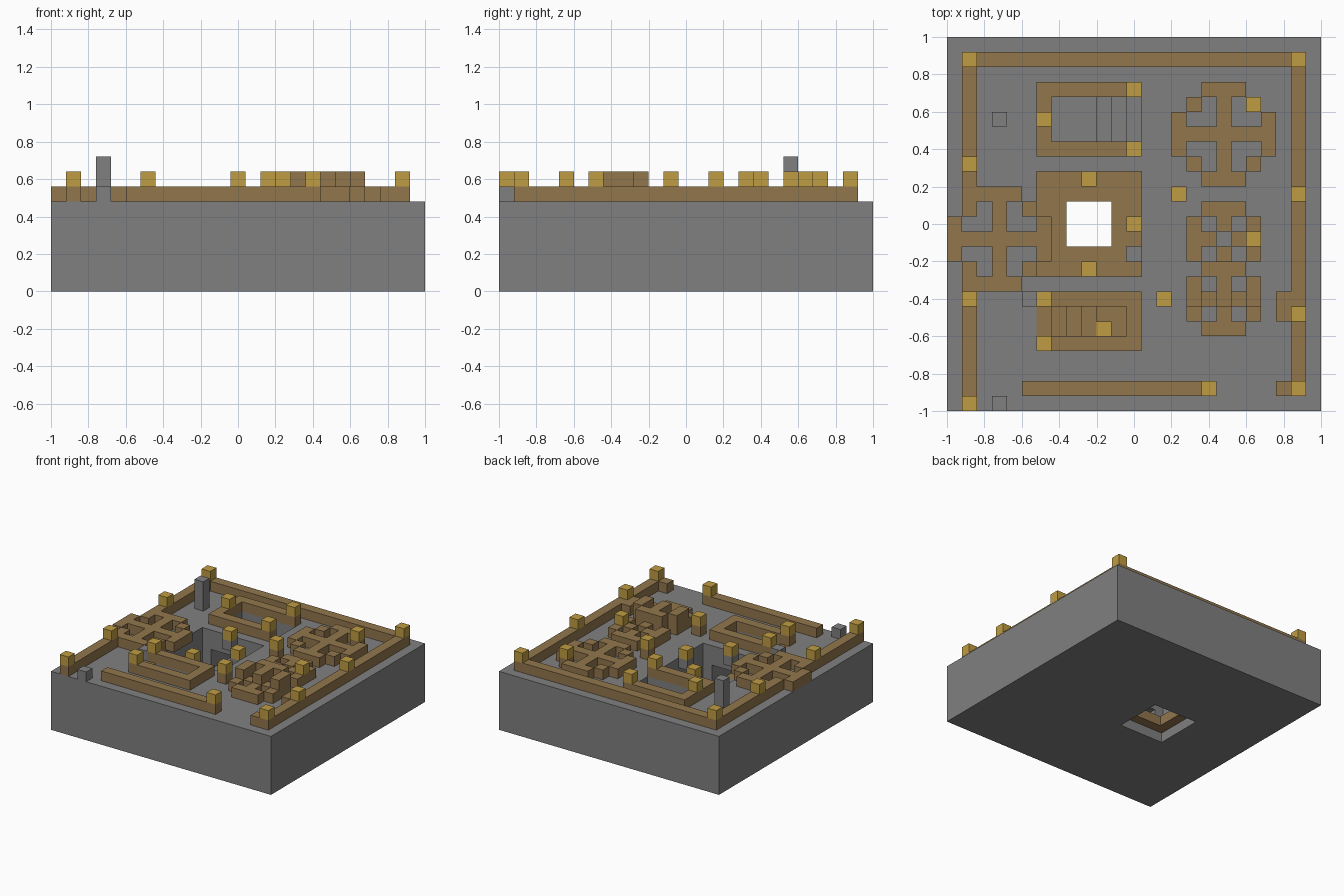
import bpy
import bmesh
from mathutils import Vector

if "Cube" in bpy.data.objects:
    bpy.data.objects.remove(bpy.data.objects["Cube"])

S = 0.08   # edge of one block
N = 25     # blocks per side
STEPS = [Vector(d) for d in ((1, 0, 0), (-1, 0, 0), (0, 1, 0), (0, -1, 0), (0, 0, 1), (0, 0, -1))]


def material(name, rgb):
    m = bpy.data.materials.new(name)
    m.use_nodes = True
    m.diffuse_color = (*rgb, 1)
    m.node_tree.nodes["Principled BSDF"].inputs["Base Color"].default_value = (*rgb, 1)
    return m


stone = material("grey stone", (0.216, 0.216, 0.216))
wood = material("brown wood", (0.287, 0.181, 0.073))
gold = material("lantern gold", (0.52, 0.335, 0.055))


def box(i0, i1, j0, j1, k0, k1):
    """Set of block cells, limits included."""
    return {(i, j, k) for i in range(i0, i1 + 1) for j in range(j0, j1 + 1) for k in range(k0, k1 + 1)}


def wheel(ci, cj, r, k, hub=True):
    """Round flower bed: ring with spokes, clipped corners."""
    cells = set()
    for a in range(-r, r + 1):
        for b in range(-r, r + 1):
            m, n = max(abs(a), abs(b)), min(abs(a), abs(b))
            ring = (m == r and n <= 1) or (r == 3 and m == n == 2)
            if ring or (n == 0 and (hub or m > 0)):
                cells.add((ci + a, cj + b, k))
    return cells


# Ground block with a sunken chamber, two stairwells and tunnels
ground = box(0, N - 1, 0, N - 1, 0, 5)
ground -= box(7, 11, 10, 14, 0, 0)
ground -= box(6, 12, 9, 15, 1, 5)
ground -= box(7, 11, 16, 17, 2, 3) | box(7, 11, 7, 8, 2, 3)
ground -= box(7, 9, 18, 20, 2, 5)
ground -= box(10, 11, 5, 6, 2, 5)
for n in range(3):
    ground -= box(12 - n, 12 - n, 18, 20, 5 - n, 5)
    ground -= box(7 + n, 7 + n, 5, 6, 5 - n, 5)

# Wooden floor of the chamber and wooden stairs
chamber_floor = box(6, 12, 9, 15, 1, 1) - box(8, 10, 11, 13, 1, 1) - {(12, 10, 1)}
stairs = box(10, 11, 5, 6, 1, 1)
for n in range(4):
    stairs |= box(6 + n, 6 + n, 5, 6, 5 - n, 5 - n)
ground -= stairs

# Low wall around the edge
border = box(1, 23, 23, 23, 6, 6) | box(1, 1, 0, 22, 6, 6) | box(23, 23, 1, 22, 6, 6)
border |= box(5, 17, 1, 1, 6, 6) | box(22, 22, 6, 7, 6, 6) | {(22, 1, 6)}
border -= box(0, 6, 9, 13, 6, 6)

# Railings round the stairwells
back_railing = box(6, 12, 17, 21, 6, 6) - box(7, 12, 18, 20, 6, 6)
front_railing = box(6, 12, 4, 7, 6, 6) - box(6, 11, 5, 6, 6, 6)

# Round beds
left_bed = wheel(3, 11, 3, 6)
border -= left_bed
back_bed = wheel(18, 18, 3, 6)
middle_bed = wheel(18, 11, 2, 6, hub=False)
front_bed = wheel(18, 7, 2, 6) - middle_bed
raised_bed = {(i, j, 7) for i, j, k in wheel(18, 7, 2, 7) if j >= 7} - {(17, 7, 7), (19, 7, 7)}

# Lanterns on the walls, on posts, and low ones by the chamber
spots = [(1, 0), (1, 7), (1, 16), (1, 23), (23, 23), (23, 14), (23, 6), (23, 1), (17, 1),
         (6, 4), (6, 7), (6, 19), (12, 21), (12, 17), (20, 20), (20, 11), (15, 14), (14, 7)]
lanterns = {(i, j, 7) for i, j in spots}
low_spots = [(9, 15), (12, 12), (9, 9)]
low_lanterns = {(i, j, 6) for i, j in low_spots} | {(10, 5, 2)}
brackets = {(i, j, 5) for i, j in low_spots}
posts = {(15, 14, 6), (14, 7, 6)}

# Stone blocks and the tall pillar
pillar = box(3, 3, 19, 19, 6, 8)
loose_stones = {(3, 0, 6), (5, 7, 6)}

parts = [
    ("ground", ground, stone), ("chamber_floor", chamber_floor, wood), ("stairs", stairs, wood),
    ("border_wall", border, wood), ("back_railing", back_railing, wood),
    ("front_railing", front_railing, wood), ("left_bed", left_bed, wood), ("back_bed", back_bed, wood),
    ("middle_bed", middle_bed, wood), ("front_bed", front_bed, wood), ("raised_bed", raised_bed, wood),
    ("lantern_posts", posts, wood), ("lanterns", lanterns, gold), ("low_lanterns", low_lanterns, gold),
    ("lantern_brackets", brackets, stone), ("pillar", pillar, stone), ("loose_stones", loose_stones, stone),
]
solid = set().union(*(cells for _, cells, _ in parts))


def build(name, cells, mat):
    """Mesh the outer faces of a set of blocks."""
    bm = bmesh.new()
    for c in sorted(cells):
        mid = Vector(c) + Vector((0.5, 0.5, 0.5))
        for d in STEPS:
            if tuple(int(v) for v in Vector(c) + d) in solid:
                continue
            u = Vector((d.y, d.z, d.x))
            v = d.cross(u)
            quad = [mid + (d + a * u + b * v) / 2 for a, b in ((-1, -1), (1, -1), (1, 1), (-1, 1))]
            bm.faces.new([bm.verts.new((q - Vector((N / 2, N / 2, 0))) * S) for q in quad])
    bmesh.ops.remove_doubles(bm, verts=bm.verts, dist=S / 100)
    mesh = bpy.data.meshes.new(name)
    bm.to_mesh(mesh)
    bm.free()
    mesh.materials.append(mat)
    bpy.context.scene.collection.objects.link(bpy.data.objects.new(name, mesh))


for part in parts:
    build(*part)
